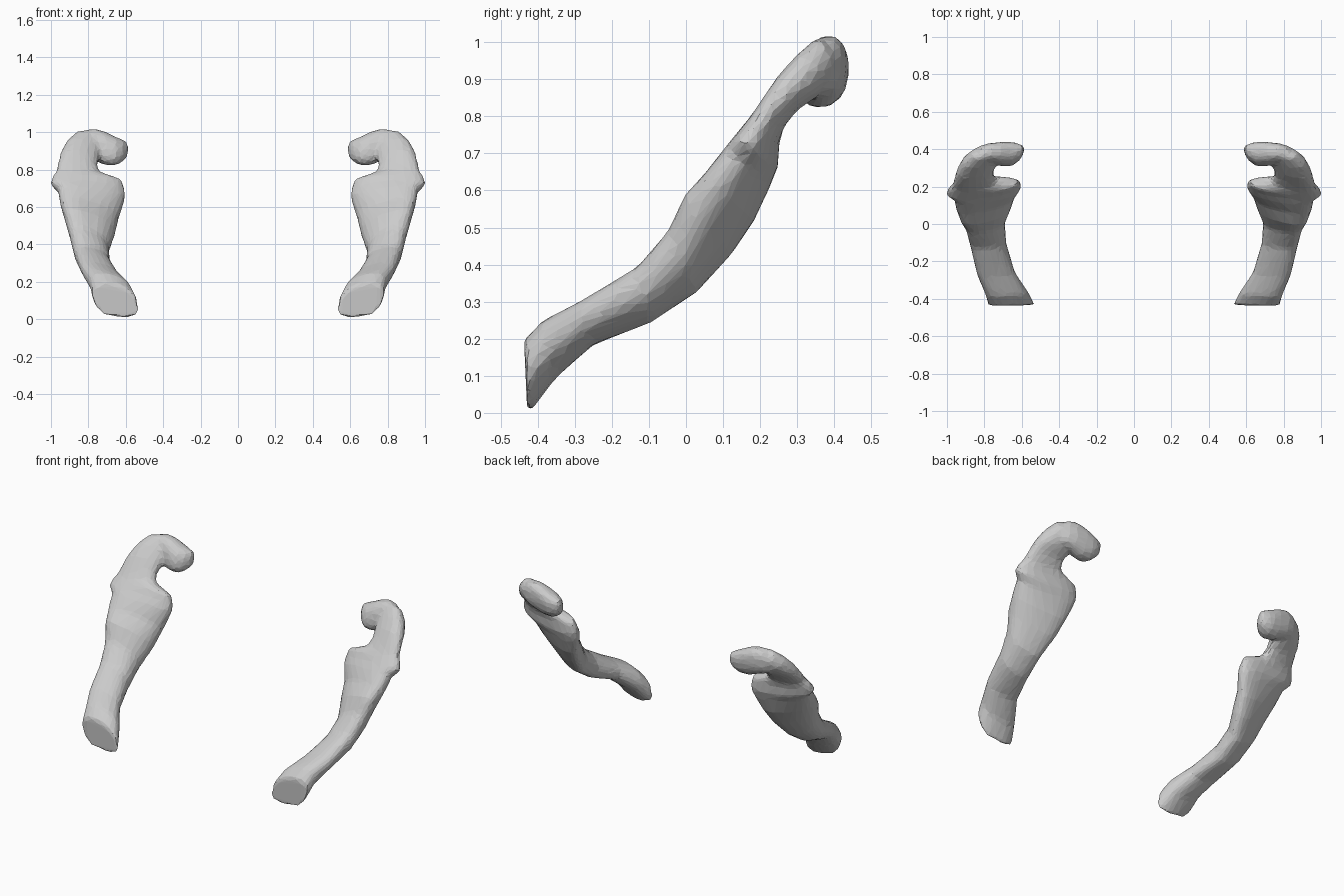
import bpy, bmesh, math
from mathutils import Vector

if "Cube" in bpy.data.objects:
    bpy.data.objects.remove(bpy.data.objects["Cube"])

SIDES = 20


def loft(bm, sections):
    """Skin closed rings given as (centre, half width, half thickness)."""
    rings = []
    for c, u, v in sections:
        ring = []
        for i in range(SIDES):
            a = 2 * math.pi * i / SIDES
            ca = math.copysign(abs(math.cos(a)) ** 0.85, math.cos(a))
            sa = math.copysign(abs(math.sin(a)) ** 0.85, math.sin(a))
            ring.append(bm.verts.new(c + u * ca + v * sa))
        rings.append(ring)
    for r, s in zip(rings, rings[1:]):
        for i in range(SIDES):
            j = (i + 1) % SIDES
            bm.faces.new((r[i], r[j], s[j], s[i]))
    bm.faces.new(rings[0][::-1])
    bm.faces.new(rings[-1])


# Body: inner x, outer x, front edge (y, z), back edge (y, z)
body = [
    (.530, .780, -.437, .195, -.428, -.006),
    (.565, .795, -.385, .248, -.355, .092),
    (.635, .840, -.280, .303, -.250, .185),
    (.682, .875, -.130, .393, -.095, .245),
    (.690, .900, -.045, .492, .025, .325),
    (.657, .930, -.003, .582, .116, .425),
    (.635, .952, .057, .648, .181, .520),
    (.603, .964, .107, .713, .228, .620),
    (.603, 1.005, .132, .745, .246, .665),
    (.620, .992, .160, .780, .250, .725),
    (.735, .970, .180, .807, .262, .770),
    (.752, .962, .210, .852, .297, .815),
    (.740, .948, .248, .907, .355, .855),
    (.725, .918, .303, .968, .400, .895),
    (.700, .870, .358, 1.015, .425, .930),
]
# Hook at the top, running inwards:
# x, upper (y, z) axis tip, lower (y, z) axis tip, half depth
hook = [
    (.588, .405, .945, .390, .872, .020),
    (.615, .392, .960, .374, .843, .046),
    (.655, .388, .976, .360, .822, .064),
    (.710, .388, 1.004, .360, .824, .063),
    (.770, .385, 1.020, .373, .850, .054),
    (.820, .378, 1.010, .368, .865, .046),
    (.870, .360, .975, .350, .880, .030),
]

body_rings = []
for x0, x1, fy, fz, by, bz in body:
    # outer edge leans forward, inner edge back, most in the middle
    mid = (fz + bz) / 2
    tilt = 0.35 + 0.4 * max(0, 1 - abs(mid - 0.55) / 0.25)
    v = Vector((0, fy - by, fz - bz)) / 2 / math.hypot(1, tilt)
    u = Vector(((x1 - x0) / 2, 0, 0)) + v * tilt
    body_rings.append((Vector(((x0 + x1) / 2, (fy + by) / 2, mid)), u, v))
hook_rings = [(Vector((x, (ty + ly) / 2, (tz + lz) / 2)), Vector((0, d, 0)),
               Vector((0, ty - ly, tz - lz)) / 2)
              for x, ty, tz, ly, lz, d in hook]

bm = bmesh.new()
loft(bm, body_rings)
loft(bm, hook_rings)
bmesh.ops.recalc_face_normals(bm, faces=bm.faces)
mesh = bpy.data.meshes.new("curved_lobes")
bm.to_mesh(mesh)
bm.free()
obj = bpy.data.objects.new("curved_lobes", mesh)
bpy.context.collection.objects.link(obj)

# Fuse body and hook, soften, reduce to irregular facets, mirror
m = obj.modifiers.new("fuse", 'REMESH')
m.mode = 'VOXEL'
m.voxel_size = 0.013
m = obj.modifiers.new("soften", 'SMOOTH')
m.factor = 0.5
m.iterations = 6
m = obj.modifiers.new("facets", 'DECIMATE')
m.ratio = 0.1
obj.modifiers.new("other_side", 'MIRROR').use_clip = False
